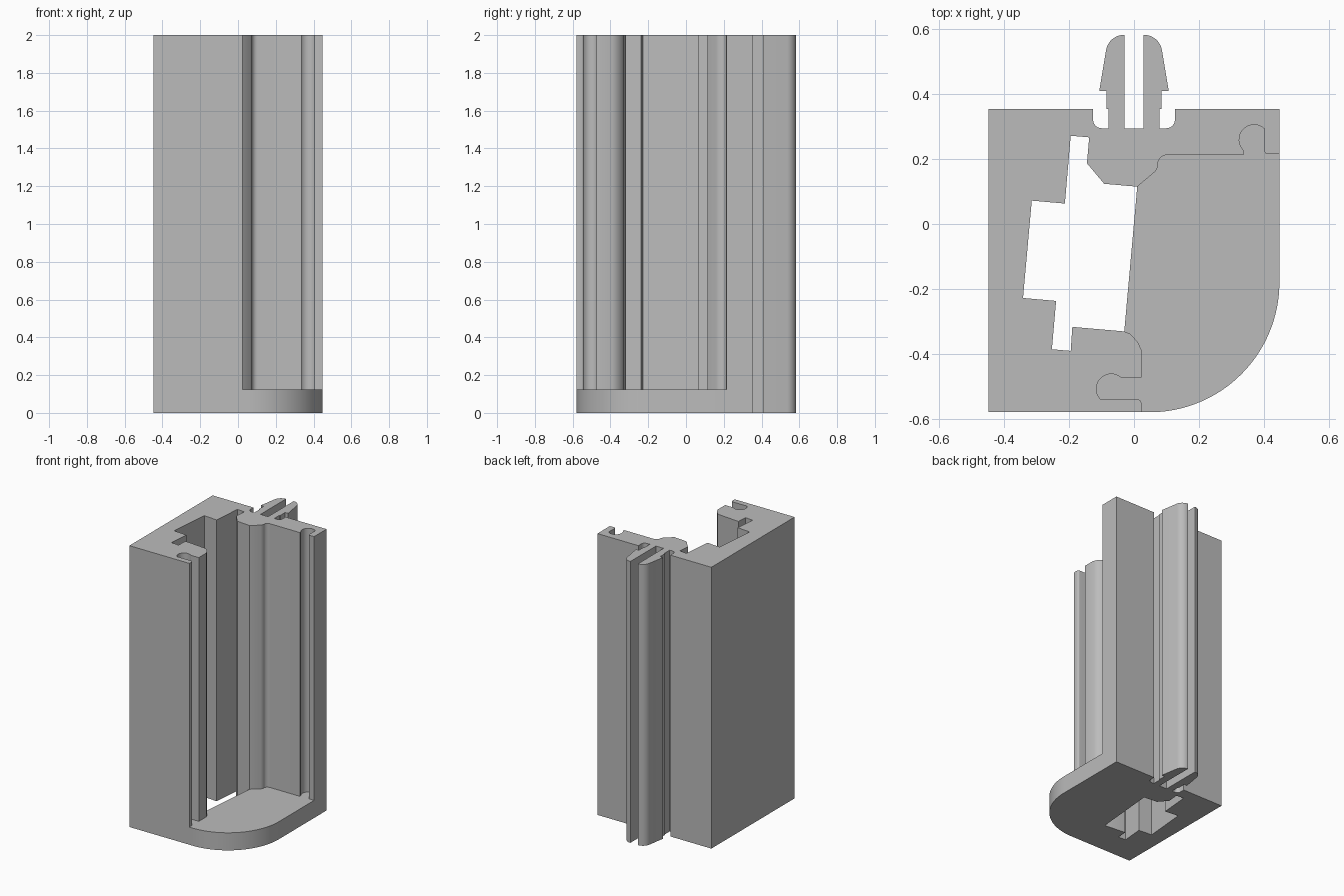
import bpy
import bmesh
from math import cos, sin, radians

if "Cube" in bpy.data.objects:
    bpy.data.objects.remove(bpy.data.objects["Cube"])

HEIGHT, FOOT = 2.0, 0.125

grey = bpy.data.materials.new("plain grey")
grey.use_nodes = True
grey.diffuse_color = (0.5, 0.5, 0.5, 1)
grey.node_tree.nodes["Principled BSDF"].inputs["Base Color"].default_value = grey.diffuse_color


def arc(cx, cy, r, start, end, steps=8):
    angles = [radians(start + (end - start) * i / steps) for i in range(steps + 1)]
    return [(cx + r * cos(a), cy + r * sin(a)) for a in angles]


def extrude(name, outline, height):
    bm = bmesh.new()
    face = bm.faces.new([bm.verts.new((x, y, 0)) for x, y in outline])
    result = bmesh.ops.extrude_face_region(bm, geom=[face], use_keep_orig=True)
    top = [v for v in result["geom"] if isinstance(v, bmesh.types.BMVert)]
    bmesh.ops.translate(bm, verts=top, vec=(0, 0, height))
    bmesh.ops.recalc_face_normals(bm, faces=bm.faces)
    mesh = bpy.data.meshes.new(name)
    bm.to_mesh(mesh)
    bm.free()
    mesh.materials.append(grey)
    obj = bpy.data.objects.new(name, mesh)
    bpy.context.collection.objects.link(obj)
    bpy.ops.object.select_all(action="DESELECT")
    obj.select_set(True)
    bpy.context.view_layer.objects.active = obj
    bpy.ops.object.shade_smooth_by_angle(angle=radians(30))
    return obj


# Front jaw with its keyhole groove, from the front face to the cavity
front_jaw = (
    [(0.023, -0.58)]
    + arc(0.01, -0.553, 0.013, 0, 90, 4)
    + arc(-0.07, -0.508, 0.046, 225, 50, 14)
    + [(0.023, -0.473), (0.023, -0.388), (0.012, -0.364), (-0.012, -0.338), (-0.03, -0.331)]
)

# Stepped, slightly tilted cavity
cavity = [
    (-0.19, -0.317), (-0.195, -0.391), (-0.253, -0.386), (-0.24, -0.237),
    (-0.342, -0.228), (-0.315, 0.072), (-0.213, 0.063), (-0.195, 0.272),
    (-0.138, 0.267), (-0.145, 0.187), (-0.092, 0.124),
]

# Rear jaw with its keyhole groove, from the cavity to the right side
rear_jaw = (
    [(0.01, 0.115), (0.066, 0.162), (0.074, 0.178)]
    + arc(0.103, 0.183, 0.03, 165, 90, 5)
    + [(0.337, 0.213)]
    + arc(0.37, 0.26, 0.046, 224, 45, 14)
    + arc(0.413, 0.226, 0.011, 180, 270, 4)
    + [(0.448, 0.215)]
)

# Right half of the snap clip and its recess, mirrored for the left half
half_clip = (
    [(0.126, 0.355)]
    + arc(0.1, 0.321, 0.026, 0, -90, 6)
    + [(0.078, 0.295), (0.078, 0.355), (0.084, 0.355), (0.084, 0.41), (0.107, 0.41)]
    + arc(0.03, 0.526, 0.057, 10, 90, 8)
    + [(0.03, 0.295)]
)
clip = half_clip + [(-x, y) for x, y in reversed(half_clip)]

# Full-height extruded column
extrude(
    "column",
    [(-0.448, -0.58)] + front_jaw + cavity + rear_jaw
    + [(0.448, 0.355)] + clip + [(-0.448, 0.355)],
    HEIGHT,
)

# Rounded foot plate filling the open corner
extrude("foot_plate", front_jaw + rear_jaw + arc(0.048, -0.18, 0.4, 0, -90, 32), FOOT)
